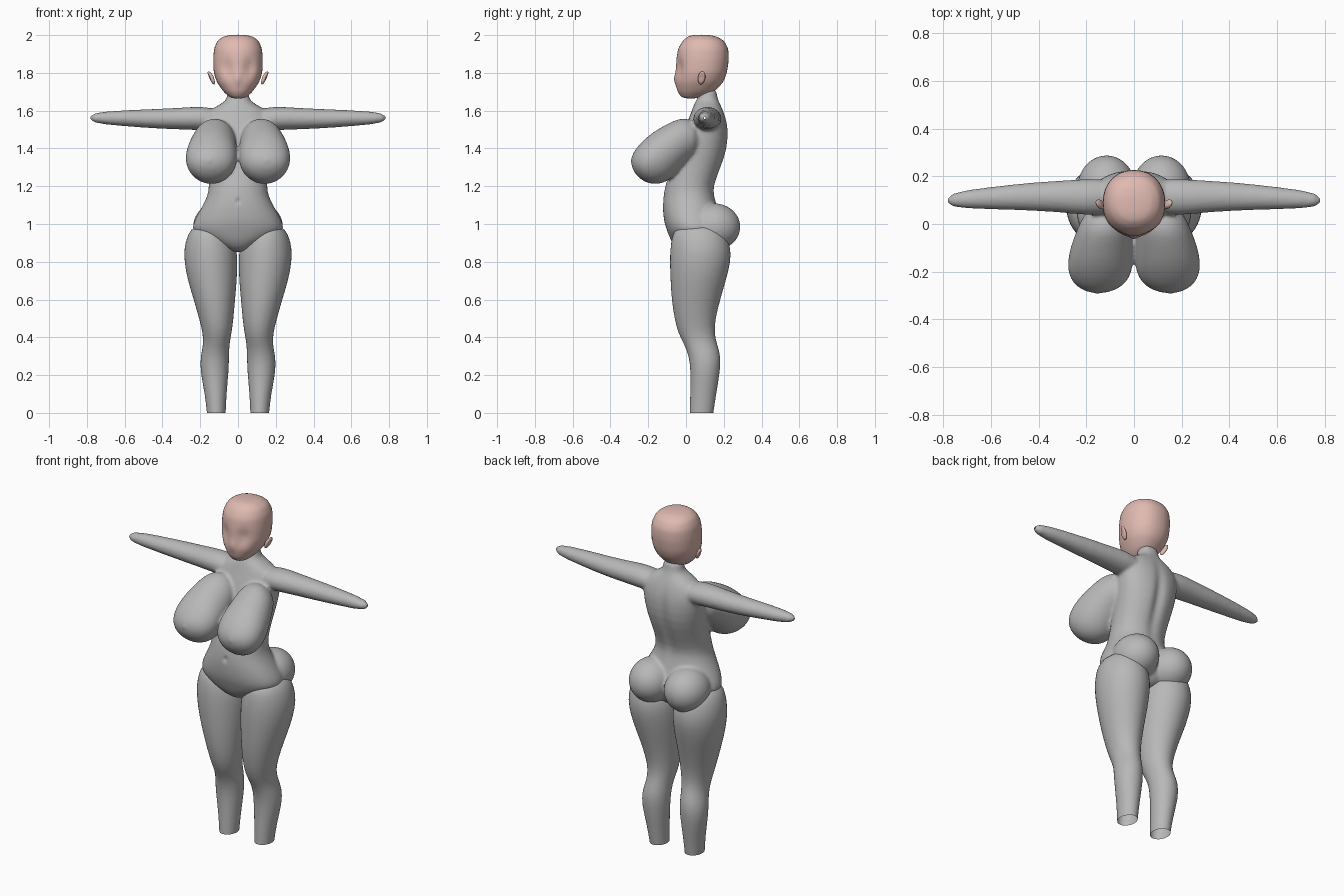
import bpy, bmesh
from math import sin, cos, pi, exp, copysign
from mathutils import Matrix, Vector

cube = bpy.data.objects.get("Cube")
if cube:
    bpy.data.objects.remove(cube, do_unlink=True)


def material(name, colour):
    m = bpy.data.materials.new(name)
    m.use_nodes = True
    m.diffuse_color = (*colour, 1)
    m.node_tree.nodes["Principled BSDF"].inputs["Base Color"].default_value = (*colour, 1)
    return m


GREY = material("body grey", (0.48, 0.48, 0.48))
PINK = material("head pink", (0.74, 0.49, 0.44))


def loft(bm, rings, axis="Z", side=1, caps=(True, True), n=24, power=2.0):
    """Rings are (position, centre, radius, low, high) along an axis."""
    loops = []
    for t, c, r, lo, hi in rings:
        loop = []
        for i in range(n):
            a = 2 * pi * i / n
            u = c + r * copysign(abs(cos(a)) ** (2 / power), cos(a))
            v = (lo + hi) / 2 + (hi - lo) / 2 * copysign(abs(sin(a)) ** (2 / power), sin(a))
            x, y, z = {"Z": (u, v, t), "X": (t, v, u), "Y": (u, t, v)}[axis]
            loop.append(bm.verts.new((x * side, y, z)))
        loops.append(loop)
    faces = []
    for a, b in zip(loops, loops[1:]):
        for i in range(n):
            j = (i + 1) % n
            faces.append(bm.faces.new((a[i], a[j], b[j], b[i])))
    if caps[0]:
        faces.append(bm.faces.new(loops[0]))
    if caps[1]:
        faces.append(bm.faces.new(loops[-1]))
    bmesh.ops.recalc_face_normals(bm, faces=faces)


def ball(bm, centre, size, tilt=0):
    m = Matrix.Translation(centre) @ Matrix.Rotation(tilt, 4, "Y") @ Matrix.Diagonal((*size, 1))
    bmesh.ops.create_uvsphere(bm, u_segments=24, v_segments=16, radius=1, matrix=m)


def finish(bm, name, mat, subdivide=0):
    me = bpy.data.meshes.new(name)
    bm.to_mesh(me)
    bm.free()
    me.materials.append(mat)
    for p in me.polygons:
        p.use_smooth = True
    ob = bpy.data.objects.new(name, me)
    bpy.context.collection.objects.link(ob)
    if subdivide:
        ob.modifiers.new("Smooth surface", "SUBSURF").levels = subdivide
        ob.modifiers[-1].render_levels = subdivide
    return ob


def near(p, centre, spread):
    return exp(-sum(((a - b) / s) ** 2 for a, b, s in zip(p, centre, spread)))


# Torso: height, half width, front, back
torso = [(.85, .04, -.02, .13), (.88, .10, -.06, .17), (.92, .19, -.085, .19),
         (.96, .245, -.10, .20), (1.0, .242, -.115, .20), (1.05, .217, -.122, .18),
         (1.1, .187, -.125, .165), (1.15, .162, -.12, .152), (1.2, .154, -.112, .148),
         (1.3, .157, -.08, .19), (1.4, .172, -.04, .225), (1.5, .185, -.01, .227),
         (1.55, .185, .01, .217), (1.6, .16, .03, .20), (1.63, .10, .04, .185),
         (1.655, .062, .055, .172), (1.68, .057, .065, .165), (1.72, .055, .068, .162)]
# Arm: distance out, centre height, radius, front, back
arm = [(.08, 1.55, .06, .04, .19), (.2, 1.56, .064, .035, .19), (.3, 1.558, .058, .048, .182),
       (.42, 1.557, .053, .055, .176), (.6, 1.56, .043, .062, .156), (.8, 1.562, .028, .066, .13)]
# Bust: depth, centre, radius, bottom, top
bust = [(.08, .11, .08, 1.38, 1.53), (0, .122, .108, 1.33, 1.565), (-.05, .128, .122, 1.265, 1.555),
        (-.1, .135, .133, 1.222, 1.53), (-.15, .14, .138, 1.208, 1.503), (-.2, .143, .136, 1.212, 1.468),
        (-.25, .145, .112, 1.24, 1.42), (-.278, .147, .068, 1.28, 1.38), (-.29, .15, .025, 1.31, 1.35)]

bm = bmesh.new()
loft(bm, [(z, 0, r, lo, hi) for z, r, lo, hi in torso], power=2.2)
for s in (1, -1):
    loft(bm, arm, "X", s)
    loft(bm, bust, "Y", s)
    ball(bm, (s * .115, .148, .985), (.125, .142, .125))
    ball(bm, (s * .152, -.285, 1.335), (.011, .011, .011))
draft = finish(bm, "body_draft", GREY, 1)

# Blend the body masses into one skin
remesh = draft.modifiers.new("Blend", "REMESH")
remesh.mode = "VOXEL"
remesh.voxel_size = .009
soften = draft.modifiers.new("Soften", "SMOOTH")
soften.iterations = 6
soften.factor = .5
skin = bpy.data.meshes.new_from_object(draft.evaluated_get(bpy.context.evaluated_depsgraph_get()))
bpy.data.objects.remove(draft, do_unlink=True)
bm = bmesh.new()
bm.from_mesh(skin)

# Open wrists
for s in (1, -1):
    bmesh.ops.bisect_plane(bm, geom=bm.verts[:] + bm.edges[:] + bm.faces[:],
                           plane_co=(s * .78, 0, 0), plane_no=(s, 0, 0), clear_outer=True)
# Spine groove and navel
for v in bm.verts:
    if v.co.y > .08:
        v.co.y -= .016 * near(v.co, (0, v.co.y, 1.36), (.03, 1, .18))
    elif v.co.y < -.08:
        v.co.y += .012 * near(v.co, (0, v.co.y, 1.12), (.009, 1, .014))
finish(bm, "body", GREY)

# Legs with open ankles
leg = [(0, .115, .05, .02, .145), (.1, .118, .057, .022, .16), (.22, .125, .076, .025, .181),
       (.3, .123, .076, .015, .185), (.36, .115, .069, -.008, .166), (.42, .11, .076, -.042, .15),
       (.5, .115, .092, -.062, .156), (.6, .125, .11, -.077, .182), (.7, .136, .131, -.083, .212),
       (.8, .144, .142, -.087, .238), (.87, .146, .14, -.084, .238), (.93, .15, .122, -.076, .22),
       (.97, .155, .096, -.06, .2), (1.0, .15, .06, -.02, .15)]
for s, side in ((1, "left"), (-1, "right")):
    bm = bmesh.new()
    loft(bm, leg, "Z", s, caps=(False, True))
    finish(bm, side + "_leg", GREY, 1)

# Head: height, half width, front, back
head = [(1.665, .025, 0, .05), (1.672, .045, -.025, .09), (1.7, .077, -.045, .15),
        (1.75, .112, -.056, .197), (1.8, .129, -.056, .217), (1.87, .132, -.052, .227),
        (1.93, .127, -.042, .224), (1.972, .108, -.016, .2), (1.994, .075, .012, .16),
        (2.002, .03, .05, .11)]
bm = bmesh.new()
loft(bm, [(z, 0, r, lo, hi) for z, r, lo, hi in head], n=32, power=2.15)
bmesh.ops.subdivide_edges(bm, edges=bm.edges[:], cuts=1, use_grid_fill=True)
# Eye hollows and nose
for v in bm.verts:
    if v.co.y < .06:
        for s in (1, -1):
            v.co.y += .02 * near(v.co, (s * .06, v.co.y, 1.825), (.032, 1, .04))
        v.co.y -= .014 * near(v.co, (0, v.co.y, 1.768), (.014, 1, .02))
finish(bm, "head", PINK, 1)

# Ears with a hollow bowl
for s, side in ((1, "left"), (-1, "right")):
    bm = bmesh.new()
    ball(bm, (s * .142, .083, 1.774), (.012, .019, .038), s * .45)
    for v in bm.verts:
        v.co.x -= s * .008 * near(v.co, (s * .152, .078, 1.778), (.02, .01, .02))
        v.co.y += abs(v.co.x) * .3 - .043
    finish(bm, side + "_ear", PINK)
